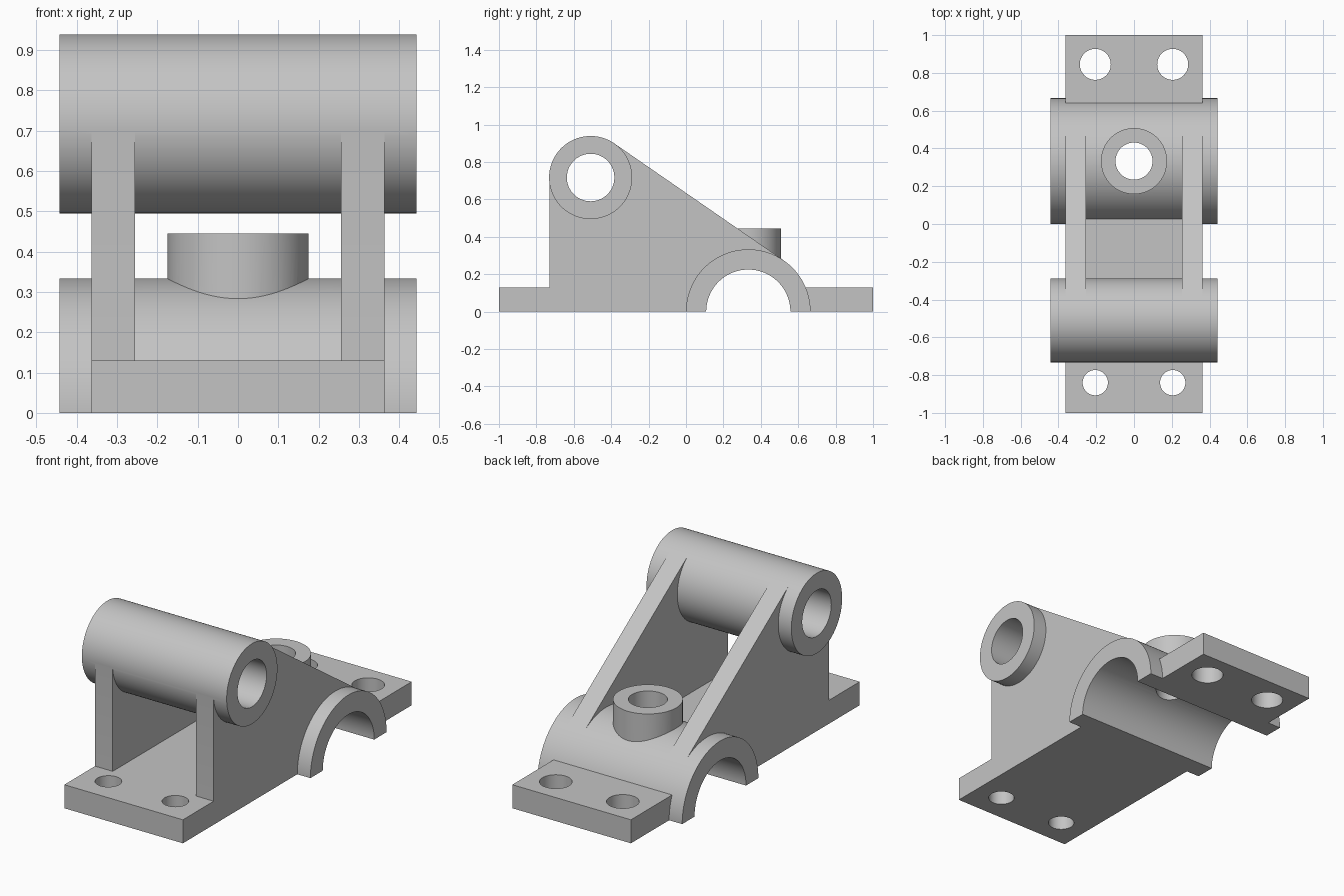
import bpy, bmesh, math
from mathutils import Matrix, Vector

cube = bpy.data.objects.get("Cube")
if cube:
    bpy.data.objects.remove(cube, do_unlink=True)

grey = bpy.data.materials.new("plain grey")
grey.use_nodes = True
grey.diffuse_color = (0.55, 0.55, 0.55, 1)
grey.node_tree.nodes["Principled BSDF"].inputs["Base Color"].default_value = grey.diffuse_color

HALF = 0.363          # half width of plate and ribs
TUBE = 0.443          # half length of tube and saddle
PLATE = 0.13
TUBE_C, TUBE_R = Vector((-0.51, 0.717)), 0.222
SADDLE_C, SADDLE_R = Vector((0.333, 0.0)), 0.333


def new_object(name, bm):
    bmesh.ops.recalc_face_normals(bm, faces=bm.faces[:])
    mesh = bpy.data.meshes.new(name)
    bm.to_mesh(mesh)
    bm.free()
    mesh.materials.append(grey)
    ob = bpy.data.objects.new(name, mesh)
    bpy.context.collection.objects.link(ob)
    return ob


def prism(name, points, x0, x1):
    """Extrude a (y, z) outline along x."""
    bm = bmesh.new()
    face = bm.faces.new([bm.verts.new((x0, y, z)) for y, z in points])
    ext = bmesh.ops.extrude_face_region(bm, geom=[face])["geom"]
    verts = [v for v in ext if isinstance(v, bmesh.types.BMVert)]
    bmesh.ops.translate(bm, verts=verts, vec=(x1 - x0, 0, 0))
    return new_object(name, bm)


def box(name, x, y0, y1, z0, z1):
    return prism(name, [(y0, z0), (y1, z0), (y1, z1), (y0, z1)], -x, x)


def disc(centre, radius, sweep=2 * math.pi, n=96):
    count = n if sweep > 6 else n + 1
    return [(centre[0] + radius * math.cos(sweep * i / n),
             centre[1] + radius * math.sin(sweep * i / n)) for i in range(count)]


def post(name, x, y, radius, z0, z1):
    bm = bmesh.new()
    bmesh.ops.create_cone(bm, cap_ends=True, segments=64, radius1=radius, radius2=radius,
                          depth=z1 - z0, matrix=Matrix.Translation((x, y, (z0 + z1) / 2)))
    return new_object(name, bm)


# Solid parts
body = box("bearing_bracket", HALF, -1, 1, 0, PLATE)
solids = [
    prism("saddle", disc(SADDLE_C, SADDLE_R, math.pi), -TUBE, TUBE),
    prism("upper_tube", disc(TUBE_C, TUBE_R), -TUBE, TUBE),
    post("oil_boss", 0, SADDLE_C.x, 0.175, 0.15, 0.445),
]

# Ribs whose sloping edge is tangent to the tube and the saddle
d = SADDLE_C - TUBE_C
angle = math.atan2(d.y, d.x) + math.acos((TUBE_R - SADDLE_R) / d.length)
normal = Vector((math.cos(angle), math.sin(angle)))
front = TUBE_C.x - TUBE_R + 0.001
outline = [(front, 0), (front, TUBE_C.y), TUBE_C, TUBE_C + normal * TUBE_R,
           SADDLE_C + normal * SADDLE_R, SADDLE_C]
for name, x0 in (("left_rib", 0.255), ("right_rib", -HALF)):
    solids.append(prism(name, outline, x0, x0 + HALF - 0.255))

# Bores and bolt holes
cutters = [
    prism("saddle_bore", disc(SADDLE_C, 0.225), -0.6, 0.6),
    prism("tube_bore", disc(TUBE_C, 0.127), -0.6, 0.6),
    post("oil_hole", 0, SADDLE_C.x, 0.098, 0.02, 0.6),
]
for x in (-0.205, 0.205):
    cutters.append(post("front_bolt_hole", x, -0.84, 0.067, -0.1, 0.3))
    cutters.append(post("back_bolt_hole", x, 0.845, 0.082, -0.1, 0.3))

for parts, operation in ((solids, "UNION"), (cutters, "DIFFERENCE")):
    for part in parts:
        mod = body.modifiers.new(part.name, "BOOLEAN")
        mod.operation, mod.solver, mod.object = operation, "EXACT", part

# Bake the booleans and drop the helpers
bpy.context.view_layer.update()
result = bpy.data.meshes.new_from_object(body.evaluated_get(bpy.context.evaluated_depsgraph_get()))
body.modifiers.clear()
body.data = result
for part in solids + cutters:
    bpy.data.objects.remove(part, do_unlink=True)

bpy.ops.object.select_all(action="DESELECT")
body.select_set(True)
bpy.context.view_layer.objects.active = body
bpy.ops.object.shade_smooth_by_angle(angle=math.radians(25))
